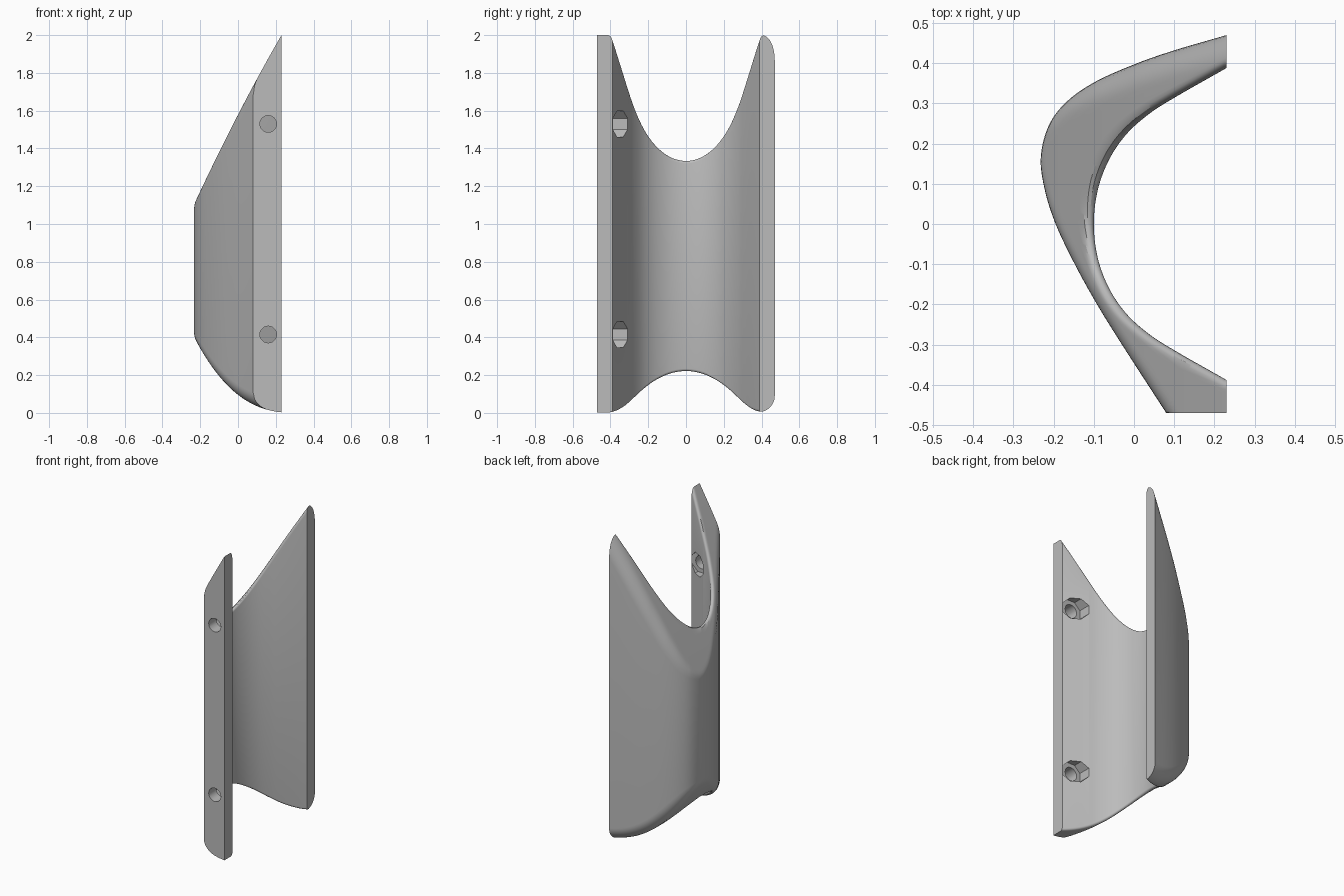
import bpy, bmesh, math
from mathutils import Vector

cube = bpy.data.objects.get("Cube")
if cube:
    bpy.data.objects.remove(cube, do_unlink=True)

WALL, FLAT, ACROSS = 144, 18, 16      # stations on the wall, on the front flat, across the rim
EDGE_X = 0.23
HOLE_X, HOLE_Z = 0.16, (0.415, 1.53)

grey = bpy.data.materials.new("grey")
grey.use_nodes = True
colour = (0.5, 0.5, 0.5, 1)
grey.diffuse_color = colour
grey.node_tree.nodes["Principled BSDF"].inputs["Base Color"].default_value = colour


def spline(points, steps=24):
    """Smooth curve through the points."""
    p = [Vector(q) for q in points]
    p = [2 * p[0] - p[1]] + p + [2 * p[-1] - p[-2]]
    out = []
    for a, b, c, d in zip(p, p[1:], p[2:], p[3:]):
        for k in range(steps):
            t = k / steps
            out.append(b + 0.5 * t * (c - a + t * (2 * a - 5 * b + 4 * c - d
                                                   + t * (3 * b - 3 * c + d - a))))
    return out + [p[-2]]


def resample(path, count):
    """Evenly spaced points along a path."""
    lengths = [0]
    for a, b in zip(path, path[1:]):
        lengths.append(lengths[-1] + (b - a).length)
    out, i = [], 0
    for k in range(count + 1):
        target = lengths[-1] * k / count
        while i < len(path) - 2 and lengths[i + 1] < target:
            i += 1
        f = (target - lengths[i]) / (lengths[i + 1] - lengths[i])
        out.append(path[i].lerp(path[i + 1], f))
    return out


# Plan profile: outer wall, front flat and symmetric inner wall, all from back to front
outer_wall = resample(spline([(.23, .47), (.1, .432), (0, .397), (-.1, .352), (-.17, .302),
                              (-.213, .243), (-.232, .165), (-.222, .085), (-.195, 0),
                              (-.15, -.095), (-.095, -.195), (-.03, -.3), (.08, -.47)]), WALL)
corner = outer_wall[-1]
flat_end = Vector((EDGE_X, corner.y))
outer = outer_wall + [corner.lerp(flat_end, k / FLAT) for k in range(1, FLAT + 1)]
half = [(.23, .388), (.1, .314), (.035, .272), (-.02, .222), (-.062, .16), (-.09, .085)]
inner = resample(spline(half + [(-.1, 0)] + [(x, -y) for x, y in reversed(half)]), WALL + FLAT)


def extend(path):
    return [2 * path[0] - path[8]] + path + [2 * path[-1] - path[-9]]


outer_line, inner_line = extend(outer_wall), extend(inner)


def wall_distance(p, path, side):
    """Distance to a wall and the wall's outward normal there."""
    best = None
    for a, b in zip(path, path[1:]):
        t = b - a
        f = max(0, min(1, (p - a).dot(t) / t.length_squared))
        d = (p - a - f * t).length
        if best is None or d < best[0]:
            best = (d, Vector((t.y, -t.x)).normalized() * side)
    return best


def top_height(x):
    u = EDGE_X - x
    return 2 - u * (1.73 + 0.45 * u)


def bottom_height(x):
    u = EDGE_X - x
    return 0.003 + u * (0.1 + u + 1.4 * u * u)


def fillet(d, normal, radius, slope, sign):
    """Vertical drop of a rolling-ball fillet between a wall and a rim."""
    n = Vector((-sign * slope, 0, sign)).normalized()
    c = n.x * normal.x
    a = radius - d
    if a <= radius * c:
        return 0
    b = a * c + math.sqrt(max(0, (radius ** 2 - a * a) * (1 - c * c)))
    return (radius - b) / abs(n.z)


def rim_heights(p):
    d_out, n_out = wall_distance(p, outer_line, 1)
    d_in, n_in = wall_distance(p, inner_line, -1)
    out = []
    for height, sign in ((bottom_height, -1), (top_height, 1)):
        slope = (height(p.x + .001) - height(p.x - .001)) / .002
        drop = fillet(d_out, n_out, 0.09, slope, sign) + fillet(d_in, n_in, 0.014, slope, sign)
        out.append(height(p.x) - sign * drop)
    return out


# Shell body: rounded bottom and top rims joined by the walls
bm = bmesh.new()
low, high = [], []
for o, i in zip(outer, inner):
    lows, highs = [], []
    for j in range(ACROSS + 1):
        p = o.lerp(i, (1 - math.cos(math.pi * j / ACROSS)) / 2)
        z0, z1 = rim_heights(p)
        lows.append(bm.verts.new((p.x, p.y, z0)))
        highs.append(bm.verts.new((p.x, p.y, z1)))
    low.append(lows)
    high.append(highs)
for k in range(WALL + FLAT):
    for grid in (low, high):
        for j in range(ACROSS):
            bm.faces.new((grid[k][j], grid[k + 1][j], grid[k + 1][j + 1], grid[k][j + 1]))
    for j in (0, ACROSS):
        bm.faces.new((low[k][j], low[k + 1][j], high[k + 1][j], high[k][j]))
for k in (0, -1):
    bm.faces.new(low[k] + high[k][::-1])
bmesh.ops.recalc_face_normals(bm, faces=bm.faces[:])
mesh = bpy.data.meshes.new("curved_shell")
bm.to_mesh(mesh)
bm.free()
shell = bpy.data.objects.new("curved_shell", mesh)
bpy.context.collection.objects.link(shell)
mesh.materials.append(grey)


def cut(name, sides, radius, y0, y1, z):
    """Cut a prism with a flat top, running along y, out of the shell."""
    bpy.ops.mesh.primitive_cylinder_add(vertices=sides, radius=radius, depth=y1 - y0,
                                        location=(HOLE_X, (y0 + y1) / 2, z),
                                        rotation=(math.pi / 2, math.pi / sides, 0))
    cutter = bpy.context.object
    cutter.name = name
    cutter.hide_render = True
    cutter.data.materials.append(grey)
    bpy.ops.object.select_all(action='DESELECT')
    shell.select_set(True)
    bpy.context.view_layer.objects.active = shell
    mod = shell.modifiers.new(name, 'BOOLEAN')
    mod.operation, mod.solver, mod.object = 'DIFFERENCE', 'EXACT', cutter
    bpy.ops.object.modifier_apply(modifier=name)
    bpy.data.objects.remove(cutter, do_unlink=True)


# Screw holes through the front flat, with eight-sided nut pockets inside
for z in HOLE_Z:
    cut("screw_hole", 32, 0.044, -0.6, -0.25, z)
    cut("nut_pocket", 8, 0.075, -0.392, -0.2, z)

bpy.ops.object.select_all(action='DESELECT')
shell.select_set(True)
bpy.context.view_layer.objects.active = shell
bpy.ops.object.shade_smooth_by_angle(angle=math.radians(30))
